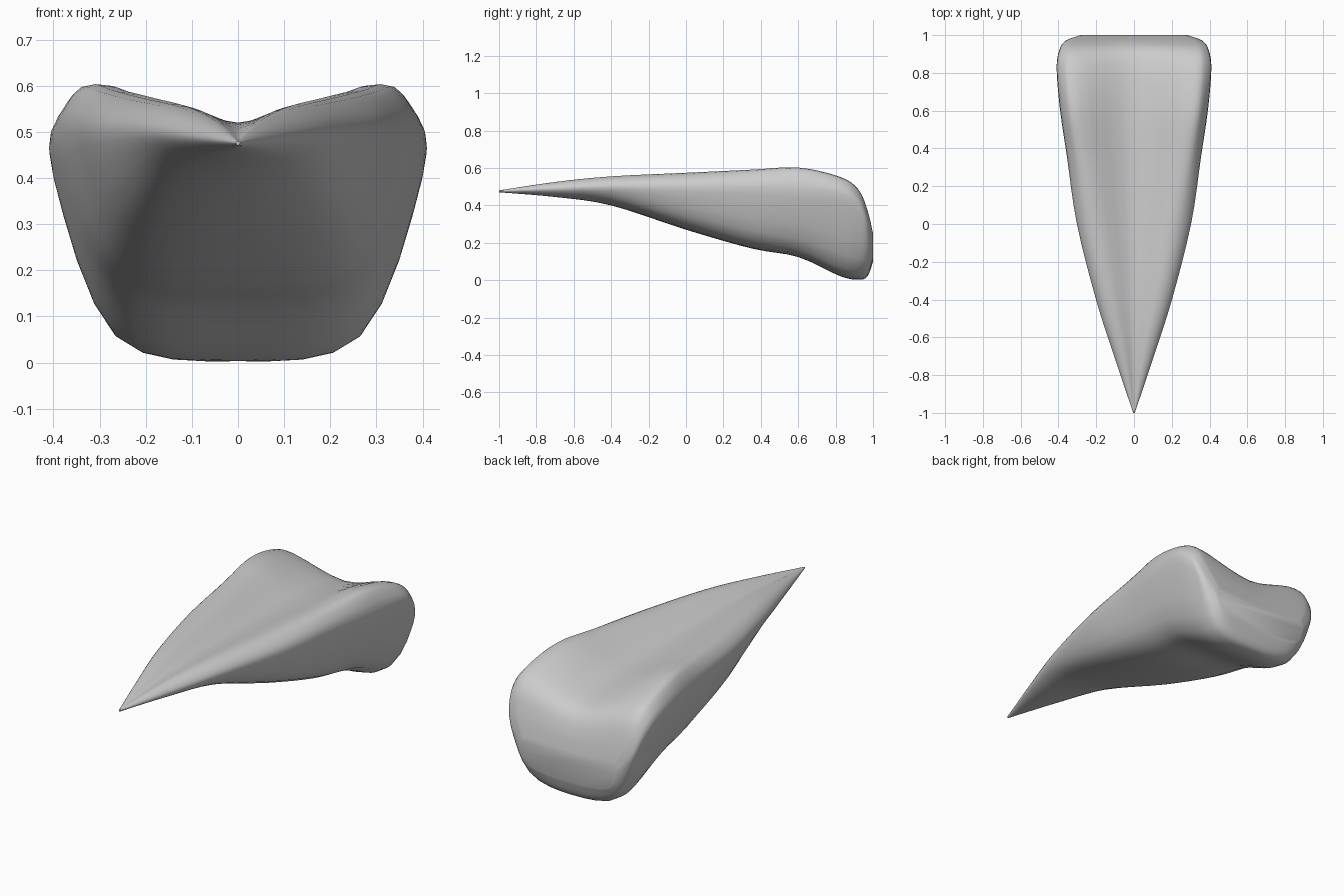
import bpy, bmesh
from mathutils import Vector

if "Cube" in bpy.data.objects:
    bpy.data.objects.remove(bpy.data.objects["Cube"])

# Stations from tip to back: y, groove z, crest (x, z), widest (x, z), lower corner (x, z), keel z
STATIONS = [
    (-1.00, .480, .002, .480, .004, .476, .002, .472, .470),
    (-0.70, .508, .050, .525, .105, .485, .070, .455, .445),
    (-0.40, .520, .110, .555, .200, .490, .140, .425, .400),
    (0.00, .515, .180, .573, .300, .475, .220, .310, .270),
    (0.35, .505, .240, .588, .350, .460, .255, .215, .170),
    (0.60, .495, .280, .598, .385, .440, .270, .165, .125),
    (0.82, .470, .290, .550, .402, .420, .270, .075, .025),
    (0.92, .430, .290, .485, .388, .360, .260, .055, .003),
    (0.97, .350, .280, .375, .355, .280, .245, .070, .020),
    (1.00, .240, .240, .250, .280, .200, .230, .120, .100),
]


def catmull(a, b, c, d, t):
    return 0.5 * (2 * b + (c - a) * t + (2 * a - 5 * b + 4 * c - d) * t * t
                  + (3 * b - a - 3 * c + d) * t ** 3)


def smooth(points, steps, closed):
    n, out = len(points), []
    for i in range(n if closed else n - 1):
        idx = [(i + k) % n if closed else min(max(i + k, 0), n - 1) for k in (-1, 0, 1, 2)]
        out += [catmull(*[points[j] for j in idx], s / steps) for s in range(steps)]
    return out if closed else out + [points[-1]]


def section(y, groove, cx, cz, wx, wz, lx, lz, keel):
    # boxier shoulder toward the back
    k = 0.70 + 0.07 * (y + 1)
    shoulder = (cx + (wx - cx) * k, wz + (cz - wz) * k)
    half = [(cx, cz), shoulder, (wx, wz), (lx, lz)]
    loop = [(0, groove)] + half + [(0, keel)] + [(-x, z) for x, z in reversed(half)]
    return smooth([Vector((x, y, z)) for x, z in loop], 4, True)


# Wedge body: smooth loft through the sections
sections = [section(*s) for s in STATIONS]
columns = [smooth(list(col), 4, False) for col in zip(*sections)]
bm = bmesh.new()
grid = [[bm.verts.new(p) for p in col] for col in columns]
n = len(grid)
for i in range(n):
    a, b = grid[i], grid[(i + 1) % n]
    for j in range(len(a) - 1):
        bm.faces.new((a[j], b[j], b[j + 1], a[j + 1]))
# Tip and back caps
bm.faces.new([c[0] for c in grid])
bm.faces.new([c[-1] for c in grid])
bmesh.ops.recalc_face_normals(bm, faces=bm.faces)

mesh = bpy.data.meshes.new("wedge_body")
bm.to_mesh(mesh)
bm.free()
body = bpy.data.objects.new("wedge_body", mesh)
bpy.context.collection.objects.link(body)
bpy.context.view_layer.objects.active = body
body.select_set(True)
bpy.ops.object.shade_smooth_by_angle(angle=0.8)
